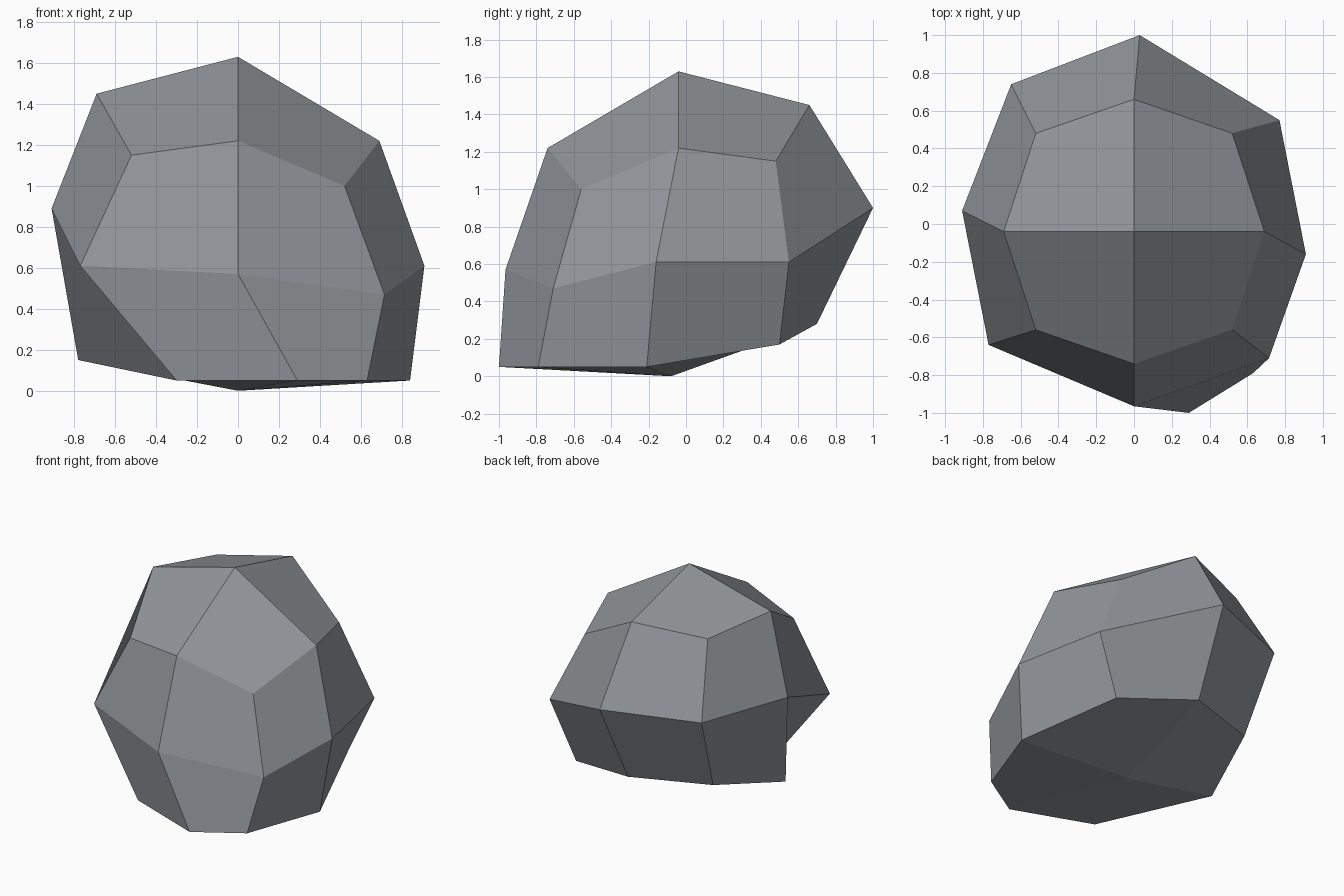
import bpy, bmesh

# Rock: a once-divided cube whose points are pushed out to an irregular boulder.
# Each layer lists points front to back, left to right; None is the hollow core.
LAYERS = {
    -1: [(-0.30, -0.78, 0.05), (0.29, -1.00, 0.05), (0.63, -0.79, 0.05),
         (-0.78, -0.09, 0.15), (0.00, -0.08, 0.00), (0.84, -0.21, 0.05),
         (-0.58, 0.50, 0.295), (0.00, 0.70, 0.28), (0.58, 0.50, 0.17)],
    0: [(-0.77, -0.64, 0.61), (0.00, -0.965, 0.57), (0.715, -0.71, 0.47),
        (-0.91, 0.07, 0.89), None, (0.91, -0.16, 0.61),
        (-0.65, 0.74, 0.88), (0.03, 1.00, 0.90), (0.77, 0.55, 0.61)],
    1: [(-0.52, -0.56, 1.15), (0.00, -0.74, 1.22), (0.52, -0.56, 1.00),
        (-0.69, -0.04, 1.45), (0.00, -0.04, 1.63), (0.69, -0.04, 1.22),
        (-0.52, 0.48, 1.39), (0.00, 0.66, 1.45), (0.52, 0.48, 1.15)],
}

bm = bmesh.new()
bmesh.ops.create_cube(bm, size=2)
bmesh.ops.subdivide_edges(bm, edges=bm.edges[:], cuts=1, use_grid_fill=True)
for v in bm.verts:
    i, j, k = (round(c) for c in v.co)
    v.co = LAYERS[k][(j + 1) * 3 + i + 1]
bmesh.ops.recalc_face_normals(bm, faces=bm.faces[:])

mesh = bpy.data.meshes.new("rock")
bm.to_mesh(mesh)
bm.free()
rock = bpy.data.objects.new("rock", mesh)
bpy.context.collection.objects.link(rock)

# Single stone colour
stone = bpy.data.materials.new("stone grey")
stone.diffuse_color = (0.28, 0.30, 0.32, 1)
mesh.materials.append(stone)
